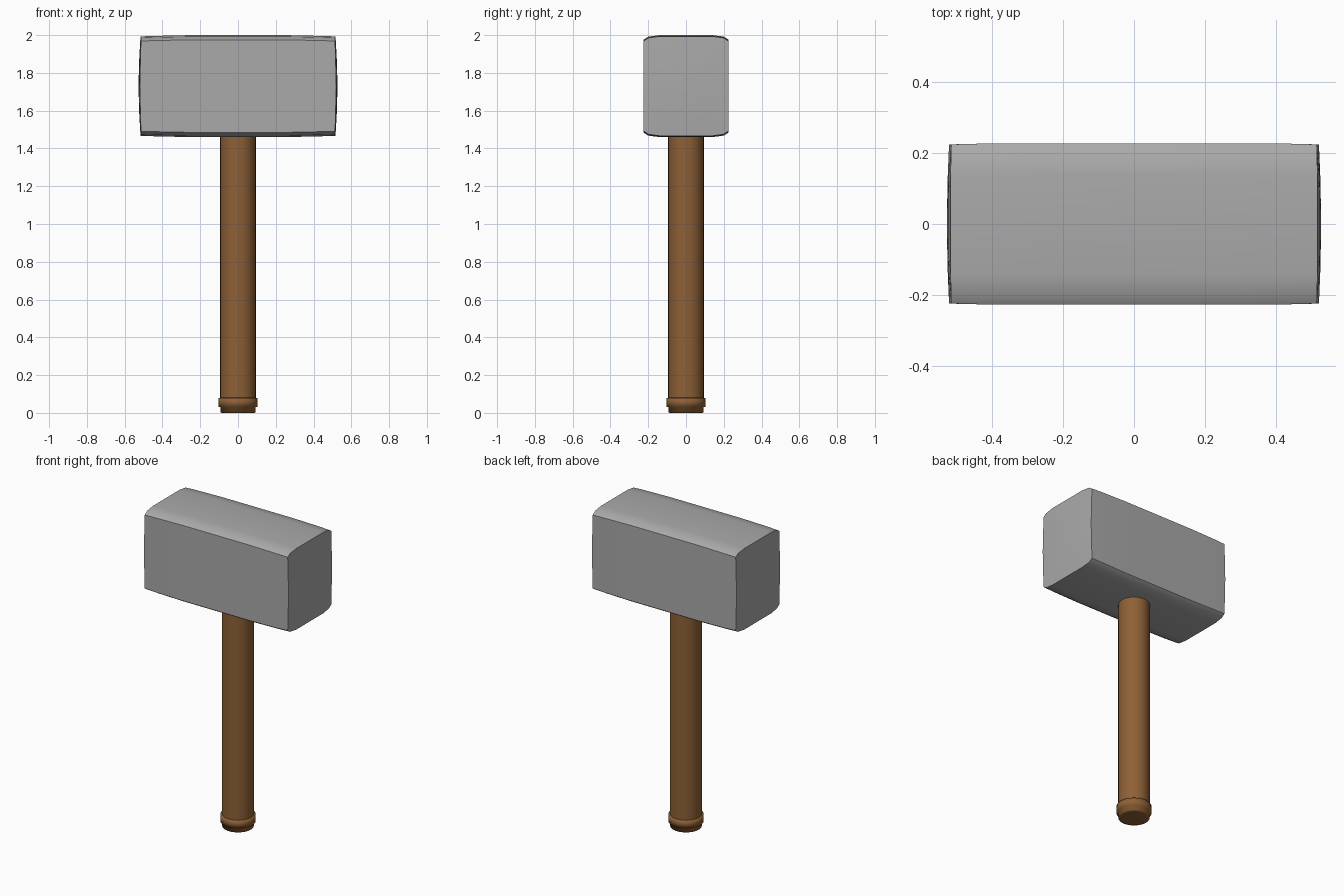
import bpy, bmesh, math
from mathutils import Vector

default = bpy.data.objects.get("Cube")
if default:
    bpy.data.objects.remove(default, do_unlink=True)


def material(name, color):
    mat = bpy.data.materials.new(name)
    mat.use_nodes = True
    rgba = (*color, 1.0)
    mat.diffuse_color = rgba
    bsdf = mat.node_tree.nodes["Principled BSDF"]
    bsdf.inputs["Base Color"].default_value = rgba
    bsdf.inputs["Roughness"].default_value = 0.7
    return mat


def loft(name, rings, mat, smooth_angle):
    """Skin a row of closed rings and close both ends."""
    bm = bmesh.new()
    loops = [[bm.verts.new(p) for p in ring] for ring in rings]
    for a, b in zip(loops, loops[1:]):
        for i in range(len(a)):
            j = (i + 1) % len(a)
            bm.faces.new((a[i], a[j], b[j], b[i]))
    bm.faces.new(loops[0])
    bm.faces.new(loops[-1])
    bmesh.ops.recalc_face_normals(bm, faces=bm.faces[:])
    mesh = bpy.data.meshes.new(name)
    bm.to_mesh(mesh)
    bm.free()
    mesh.materials.append(mat)
    obj = bpy.data.objects.new(name, mesh)
    bpy.context.collection.objects.link(obj)
    bpy.ops.object.select_all(action="DESELECT")
    bpy.context.view_layer.objects.active = obj
    obj.select_set(True)
    bpy.ops.object.shade_smooth_by_angle(angle=math.radians(smooth_angle))
    return obj


grey = material("grey stone", (0.40, 0.40, 0.40))
brown = material("brown wood", (0.27, 0.118, 0.037))

# Hammer head: chamfered block with gently bulging faces
HALF_Y, HALF_Z, MID_Z = 0.226, 0.27, 1.73
quarter = [(HALF_Y, 0.0), (HALF_Y, 0.245), (0.2, 0.262), (0.14, HALF_Z)]
upper = quarter + [(-y, z) for y, z in reversed(quarter)]
section = upper + [(y, -z) for y, z in reversed(upper) if z > 0]


def body_ring(x, y_scale, z_scale):
    return [Vector((x, y * y_scale, MID_Z + z * z_scale)) for y, z in section]


def end_ring(side, scale):
    ring = []
    for y, z in section:
        y, z = y * scale * 0.99, z * scale * 0.975
        bulge = 0.006 * (y / HALF_Y) ** 2 + 0.008 * (z / HALF_Z) ** 2
        ring.append(Vector((side * (0.526 - bulge), y, MID_Z + z)))
    return ring


ends = (0.2, 0.6, 1.0)
head_rings = [end_ring(-1, s) for s in ends]
head_rings += [body_ring(x, ys, zs) for x, ys, zs in
               [(-0.43, 1, 0.985), (-0.25, 1, 1), (0.25, 1, 1), (0.43, 1, 0.985)]]
head_rings += [end_ring(1, s) for s in reversed(ends)]
loft("hammer_head", head_rings, grey, 30)


# Handle parts: turned round shapes
def turned(name, profile, smooth_angle, sides=32):
    turns = [2 * math.pi * i / sides for i in range(sides)]
    rings = [[Vector((r * math.cos(t), r * math.sin(t), z)) for t in turns]
             for r, z in profile]
    return loft(name, rings, brown, smooth_angle)


turned("handle", [(0.094, 0.06), (0.094, 1.5)], 40)

# Pommel: raised ring and short butt at the foot of the handle
turned("pommel", [(0.075, 0.0), (0.093, 0.001), (0.093, 0.03), (0.104, 0.033),
                  (0.104, 0.078), (0.092, 0.081)], 91)
